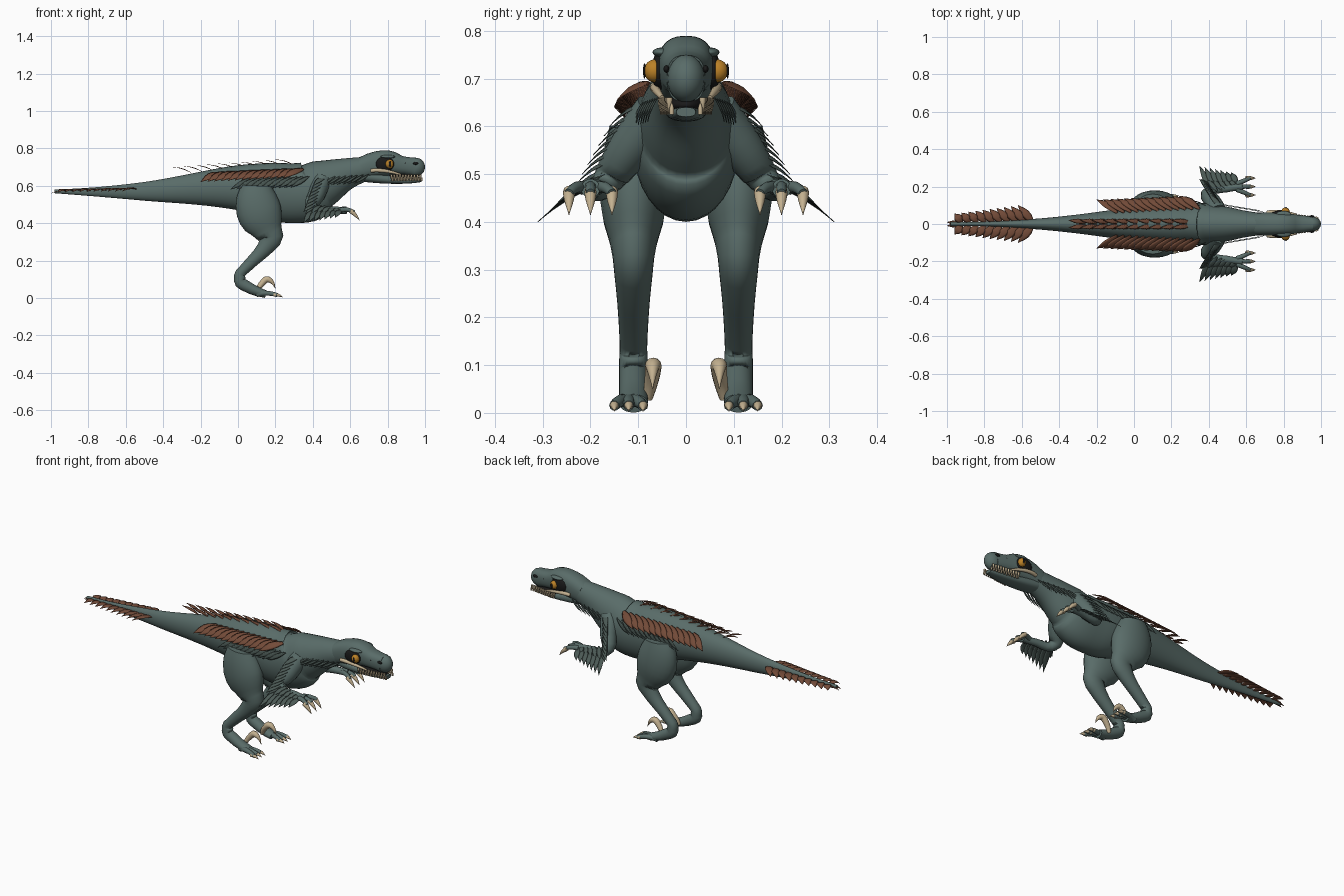
import bpy, bmesh, math
from mathutils import Vector, Matrix

if "Cube" in bpy.data.objects:
    bpy.data.objects.remove(bpy.data.objects["Cube"])

SIDEWAYS = Vector((0, 1, 0))
UPWARD = Vector((0, 0, 1))
OUTWARD = (SIDEWAYS + UPWARD).normalized()


def material(name, *rgb):
    result = bpy.data.materials.new(name)
    result.use_nodes = True
    colour = (*rgb, 1)
    result.diffuse_color = colour
    result.node_tree.nodes["Principled BSDF"].inputs["Base Color"].default_value = colour
    return result


SKIN = material("slate green skin", .1, .15, .14)
PLUME = material("dark green plumage", .07, .1, .09)
BROWN = material("rust brown plumage", .17, .07, .04)
BONE = material("bone", .55, .44, .28)
BLACK = material("black", .01, .01, .01)
AMBER = material("amber", .5, .22, .02)


def smooth_path(rows, steps):
    """Rounded path through the rows, radii included."""
    rows = [Vector(row) for row in rows]
    path = []
    for i in range(len(rows) - 1):
        before, start, end = rows[max(i - 1, 0)], rows[i], rows[i + 1]
        after = rows[min(i + 2, len(rows) - 1)]
        for step in range(steps):
            t = step / steps
            leaving = start + (end - before) / 2 * t
            arriving = end - (after - start) / 2 * (1 - t)
            path.append(leaving.lerp(arriving, t * t * (3 - 2 * t)))
    return path + [rows[-1]]


def tube(bm, rows, sides=20, steps=4, across=SIDEWAYS, squareness=1):
    """Loft oval rings along rows of x, y, z, radius across, radius along the height."""
    path = smooth_path(rows, steps)
    rings = []
    for i, row in enumerate(path):
        centre = row.xyz
        before, after = path[max(i - 1, 0)], path[min(i + 1, len(path) - 1)]
        tangent = (after.xyz - before.xyz).normalized()
        side = (across - tangent * across.dot(tangent)).normalized()
        height = tangent.cross(side)
        wide, tall = max(row[3], .001), max(row[-1], .001)
        ring = []
        for k in range(sides):
            angle = math.tau * k / sides
            c, s = (math.copysign(abs(v) ** squareness, v)
                    for v in (math.cos(angle), math.sin(angle)))
            ring.append(bm.verts.new(centre + side * c * wide + height * s * tall))
        rings.append(ring)
    for ring, following in zip(rings, rings[1:]):
        for k in range(sides):
            bm.faces.new((ring[k], ring[k - 1], following[k - 1], following[k]))
    bm.faces.new(rings[0])
    bm.faces.new(rings[-1])


def upright(y, *rows):
    """Place rows of x, z, half width, half height in an upright plane."""
    return [(x, y, z, wide, tall) for x, z, wide, tall in rows]


def ball(bm, centre, size):
    placing = Matrix.Translation(centre) @ Matrix.Diagonal((*size, 1))
    bmesh.ops.create_uvsphere(bm, u_segments=20, v_segments=12, radius=1, matrix=placing)


def spike(bm, root, tip, radius, blunt=0):
    """A slightly arched, tapering claw, tooth or toe."""
    root, tip = Vector(root), Vector(tip)
    middle = root.lerp(tip, .5) + UPWARD * radius / 2
    tube(bm, [(*root, radius), (*middle, radius * .85), (*tip, radius * blunt)], sides=10)


def feather(bm, root, tip, width, normal):
    """A flat, arched leaf shape."""
    rows = []
    for step in range(6):
        t = step / 5
        bow = math.sin(math.pi * t)
        centre = root.lerp(tip, t) + normal * bow * width / 2
        wide = width * math.sin(math.pi * (t * .9 + .1))
        rows.append((*centre, wide, wide / 6))
    tube(bm, rows, sides=6, steps=2, across=(tip - root).cross(normal).normalized())


def feather_row(bm, count, first, last, sweep, width, normal=OUTWARD, fade=0):
    """Overlapping feathers from first root to last, all swept one way."""
    first, last, sweep = Vector(first), Vector(last), Vector(sweep)
    for i in range(count):
        t = i / (count - 1)
        root = first.lerp(last, t)
        feather(bm, root, root + sweep * (1 - t * fade), width, normal)


def finish(bm, name, surface, mirrored=True):
    bmesh.ops.recalc_face_normals(bm, faces=bm.faces)
    for face in bm.faces:
        face.smooth = len(face.verts) < 5
    mesh = bpy.data.meshes.new(name)
    bm.to_mesh(mesh)
    bm.free()
    mesh.materials.append(surface)
    part = bpy.data.objects.new(name, mesh)
    bpy.context.collection.objects.link(part)
    if mirrored:
        part.modifiers.new("Mirror", 'MIRROR').use_axis = (False, True, False)


# Tail, trunk and neck
bm = bmesh.new()
tube(bm, upright(0, (-.98, .57, .01, .01), (-.5, .57, .03, .05), (0, .59, .09, .12),
                 (.3, .56, .11, .16), (.45, .61, .1, .13), (.6, .67, .07, .08),
                 (.75, .7, .05, .06)), sides=32, steps=8)
finish(bm, "body", SKIN, mirrored=False)

# Skull, rounded snout and lower jaw
bm = bmesh.new()
tube(bm, upright(0, (.66, .69, .06, .06), (.78, .72, .06, .07), (.87, .71, .05, .05),
                 (.95, .7, .04, .05)), sides=28, squareness=.8)
ball(bm, (.95, 0, .7), (.05, .04, .05))
finish(bm, "head", SKIN, mirrored=False)
bm = bmesh.new()
tube(bm, upright(0, (.68, .65, .05, .03), (.85, .63, .04, .02), (.98, .63, .02, .01)),
     squareness=.8)
finish(bm, "lower_jaw", SKIN, mirrored=False)
bm = bmesh.new()
ball(bm, (.87, 0, .645), (.1, .04, .02))
finish(bm, "mouth_interior", BLACK, mirrored=False)

# Brow ridges
bm = bmesh.new()
ball(bm, (.8, .05, .755), (.04, .02, .01))
finish(bm, "brows", SKIN)

# Cheek strips and teeth
bm = bmesh.new()
tube(bm, [(.71, .06, .68, .01), (.78, .065, .68, .01), (.87, .05, .66, .005)], sides=10)
tooth_count = 11
for i in range(tooth_count):
    t = i / tooth_count
    gum = Vector((.82, .053, .66)).lerp(Vector((.99, .033, .66)), t)
    spike(bm, gum, gum - UPWARD * .035, .006)
    lower = gum + Vector((.008, -.005, -.035))
    spike(bm, lower, lower + UPWARD * .025, .005)
finish(bm, "teeth", BONE)

# Eyes, eye patches and nostrils
bm = bmesh.new()
ball(bm, (.785, .056, .716), (.05, .016, .04))
ball(bm, (.813, .087, .716), (.006, .003, .016))
for x in (.89, .95):
    ball(bm, (x, .041, .72), (.014, .006, .008))
finish(bm, "eye_patches_and_nostrils", BLACK)
bm = bmesh.new()
ball(bm, (.81, .066, .716), (.022, .022, .024))
finish(bm, "eyes", AMBER)

# Legs, toes and their claws
bm = bmesh.new()
claws = bmesh.new()
tube(bm, upright(.11, (.1, .6, .05, .08), (.11, .47, .07, .12), (.16, .36, .05, .08),
                 (.16, .29, .04, .05), (.05, .17, .03, .03), (.01, .11, .03, .03),
                 (.05, .06, .03, .03), (.15, .02, .03, .02)), sides=24)
for spread in (-1, 0, 1):
    y = .12 + spread * .03
    spike(bm, (.1, .12, .02), (.21, y, .015), .016, blunt=.7)
    spike(claws, (.19, y, .016), (.24, y, .004), .01)
finish(bm, "legs", SKIN)

# Raised sickle claws
tube(claws, [(.1, .08, .03, .01), (.13, .07, .08, .016), (.17, .07, .095, .014),
             (.2, .07, .05, 0)], sides=12)
finish(claws, "foot_claws", BONE)

# Arms, fingers and their claws
bm = bmesh.new()
claws = bmesh.new()
tube(bm, [(.45, .06, .63, .05), (.42, .12, .55, .045), (.4, .17, .48, .03),
          (.5, .19, .47, .02), (.58, .2, .47, .02)])
for spread in (-1, 0, 1):
    y = .2 + spread * .045
    spike(bm, (.55, .2 + spread * .015, .47), (.62, y, .46), .014, blunt=.7)
    spike(claws, (.6, y, .465), (.65, y, .415), .012)
finish(bm, "arms", SKIN)
finish(claws, "hand_claws", BONE)

# Arm feathers: upper arm, then long and short forearm layers
bm = bmesh.new()
feather_row(bm, 8, (.47, .08, .65), (.42, .16, .51), (-.07, .08, -.05), .016)
feather_row(bm, 7, (.41, .18, .48), (.55, .21, .47), (-.06, .13, -.08), .017, fade=.5)
feather_row(bm, 6, (.42, .17, .5), (.54, .2, .48), (-.06, .07, -.05), .014, fade=.5)
finish(bm, "arm_feathers", PLUME)

# Neck and flank feathers
bm = bmesh.new()
feather_row(bm, 7, (.7, .06, .66), (.52, .09, .65), (-.08, .02, -.05), .007, SIDEWAYS)
feather_row(bm, 11, (.06, .1, .64), (.38, .1, .65), (-.1, .03, -.06), .012, SIDEWAYS)
finish(bm, "neck_and_flank_feathers", PLUME)

# Brown feathers along the sides, spine and tail
bm = bmesh.new()
feather_row(bm, 13, (-.09, .06, .67), (.35, .08, .69), (-.11, .07, -.05), .023)
finish(bm, "side_feathers", BROWN)
bm = bmesh.new()
feather_row(bm, 10, (-.25, .01, .67), (.3, .01, .71), (-.1, .01, .03), .013, UPWARD)
finish(bm, "spine_feathers", BROWN)
bm = bmesh.new()
feather_row(bm, 10, (-.54, .01, .58), (-.92, .01, .57), (-.08, .09, -.01), .022, UPWARD, fade=.5)
feather(bm, Vector((-.9, 0, .57)), Vector((-1, .01, .56)), .015, UPWARD)
finish(bm, "tail_feathers", BROWN)
